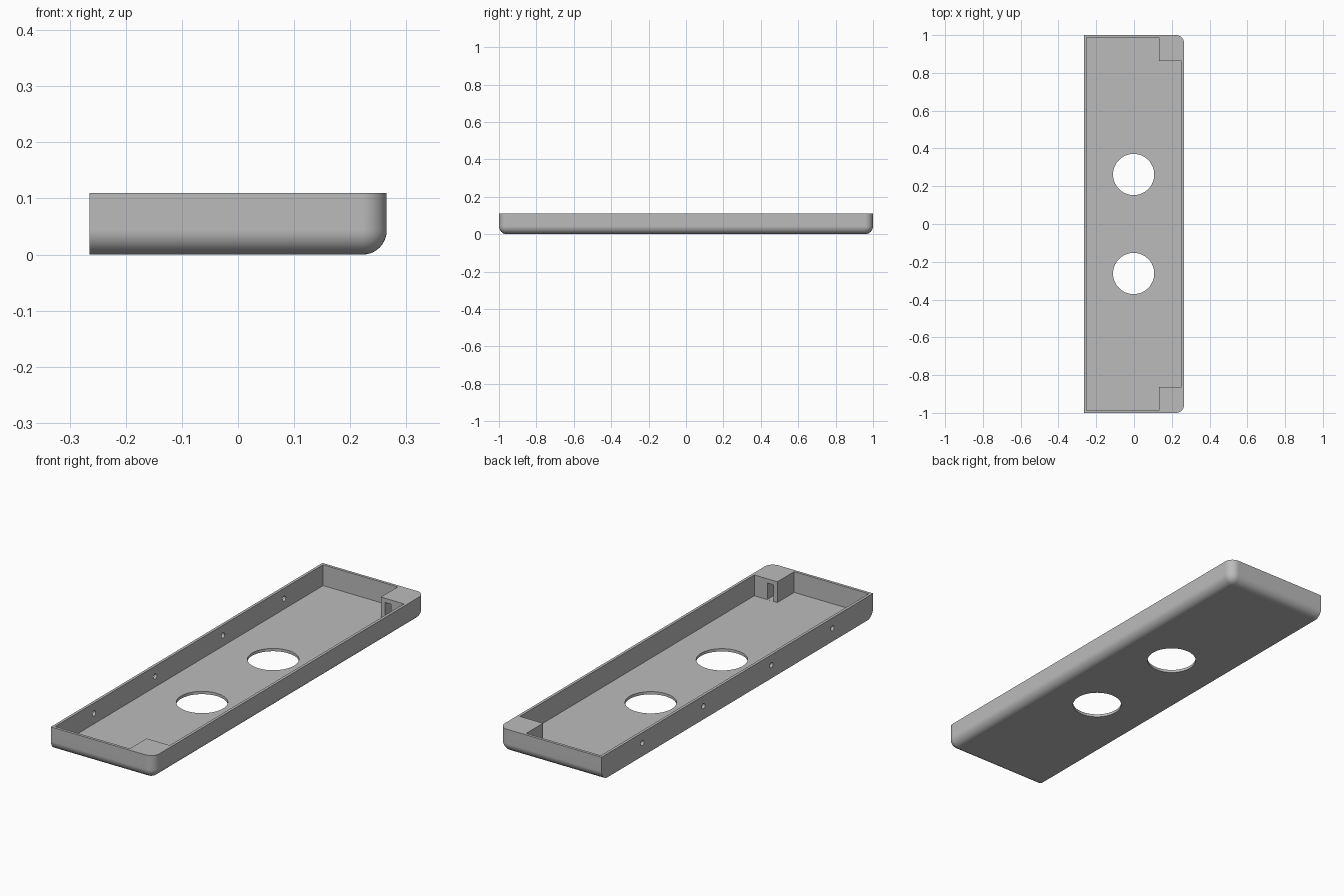
import bpy
import bmesh
import math
from mathutils import Matrix, Vector

if "Cube" in bpy.data.objects:
    bpy.data.objects.remove(bpy.data.objects["Cube"], do_unlink=True)

HX, HY, H = 0.265, 1.0, 0.11      # half width, half length, height
WALL, FILLET = 0.013, 0.043

grey = bpy.data.materials.new("light_grey")
grey.use_nodes = True
colour = (0.5, 0.5, 0.5, 1)
grey.diffuse_color = colour
grey.node_tree.nodes["Principled BSDF"].inputs["Base Color"].default_value = colour


def finish(name, bm):
    bmesh.ops.recalc_face_normals(bm, faces=bm.faces)
    mesh = bpy.data.meshes.new(name)
    bm.to_mesh(mesh)
    bm.free()
    mesh.materials.append(grey)
    obj = bpy.data.objects.new(name, mesh)
    bpy.context.collection.objects.link(obj)
    return obj


def box_mesh(lo, hi):
    bm = bmesh.new()
    lo, hi = Vector(lo), Vector(hi)
    bmesh.ops.create_cube(bm, size=1, matrix=Matrix.Translation((lo + hi) / 2)
                          @ Matrix.Diagonal((*(hi - lo), 1)))
    return bm


def cylinder(name, centre, radius, depth, axis, sides):
    bm = bmesh.new()
    turn = Matrix.Rotation(math.pi / 2, 4, 'Y') if axis == 'X' else Matrix.Identity(4)
    bmesh.ops.create_cone(bm, cap_ends=True, segments=sides, radius1=radius,
                          radius2=radius, depth=depth,
                          matrix=Matrix.Translation(centre) @ turn)
    return finish(name, bm)


def prism(name, outline, z0, z1):
    bm = bmesh.new()
    face = bm.faces.new([bm.verts.new((x, y, z0)) for x, y in outline])
    top = bmesh.ops.extrude_face_region(bm, geom=[face])["geom"]
    bmesh.ops.translate(bm, vec=(0, 0, z1 - z0),
                        verts=[v for v in top if isinstance(v, bmesh.types.BMVert)])
    return finish(name, bm)


# Outer shell: rounded below and at the +x corners, square along the -x side
bm = box_mesh((-HX, -HY, 0), (HX, HY, H))
rounded = []
for e in bm.edges:
    a, b = (v.co for v in e.verts)
    mid = (a + b) / 2
    vertical = abs(a.z - b.z) > H / 2
    if (vertical and mid.x > 0) or (mid.z < 0.001 and mid.x > -HX / 2):
        rounded.append(e)
bmesh.ops.bevel(bm, geom=rounded, offset=FILLET, segments=10, profile=0.5,
                affect='EDGES', clamp_overlap=True)
tray = finish("tray", bm)

# Cavity that leaves a solid block at both +x corners
ix, iy, bx, by = HX - WALL, HY - WALL, 0.133, 0.863
cutters = [prism("cavity_cutter",
                 [(-ix, -iy), (bx, -iy), (bx, -by), (ix, -by),
                  (ix, by), (bx, by), (bx, iy), (-ix, iy)], WALL, H + 0.1)]

# Slots in the corner blocks, and the two large floor holes
for side in (-1, 1):
    ya, yb = sorted((side * (by - 0.01), side * (by + 0.08)))
    cutters.append(finish("slot_cutter", box_mesh((0.153, ya, WALL + 0.0005),
                                                  (0.185, yb, 0.09))))
    cutters.append(cylinder("floor_hole_cutter", (-0.002, side * 0.262, 0),
                            0.109, 0.1, 'Z', 64))

# Small screw holes through the straight wall
for y in (-0.7, -0.25, 0.25, 0.7):
    cutters.append(cylinder("screw_hole_cutter", (-HX, y, 0.062),
                            0.012, 0.06, 'X', 24))

bpy.ops.object.select_all(action='DESELECT')
bpy.context.view_layer.objects.active = tray
tray.select_set(True)
for cutter in cutters:
    mod = tray.modifiers.new("cut", 'BOOLEAN')
    mod.operation = 'DIFFERENCE'
    mod.solver = 'EXACT'
    mod.object = cutter
    bpy.ops.object.modifier_apply(modifier=mod.name)
    bpy.data.objects.remove(cutter, do_unlink=True)

# Smooth fillets with flat main faces
bpy.ops.object.shade_smooth_by_angle(angle=math.radians(30))
normals = tray.modifiers.new("flat_faces", 'WEIGHTED_NORMAL')
normals.keep_sharp = True
